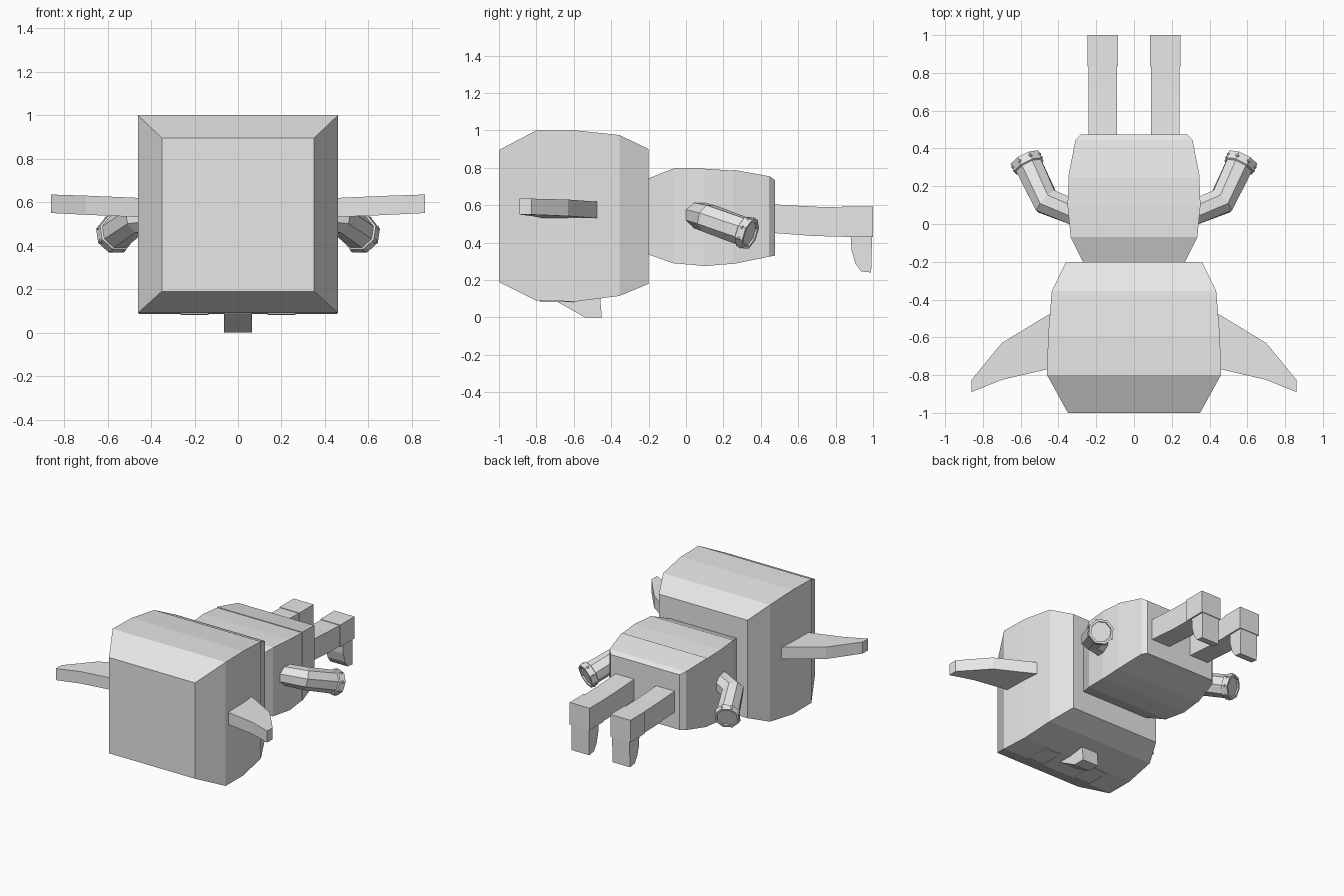
import bpy, bmesh, math
from mathutils import Vector

if "Cube" in bpy.data.objects:
    bpy.data.objects.remove(bpy.data.objects["Cube"])

grey = bpy.data.materials.new("plain grey")
grey.diffuse_color = (0.8, 0.8, 0.8, 1)
grey.use_nodes = True
grey.node_tree.nodes["Principled BSDF"].inputs["Base Color"].default_value = grey.diffuse_color


def finish(name, bm):
    bmesh.ops.recalc_face_normals(bm, faces=bm.faces)
    me = bpy.data.meshes.new(name)
    bm.to_mesh(me)
    bm.free()
    me.materials.append(grey)
    ob = bpy.data.objects.new(name, me)
    bpy.context.collection.objects.link(ob)
    return ob


def loft(name, rings):
    """Skin closed rings of equal length and cap both ends."""
    bm = bmesh.new()
    vs = [[bm.verts.new(p) for p in r] for r in rings]
    n = len(vs[0])
    for a, b in zip(vs, vs[1:]):
        for i in range(n):
            j = (i + 1) % n
            bm.faces.new((a[i], a[j], b[j], b[i]))
    bm.faces.new(vs[0])
    bm.faces.new(vs[-1])
    return finish(name, bm)


def box_loft(name, sections):
    """Sections along y: (y, half width, bottom, top)."""
    return loft(name, [[(-w, y, a), (w, y, a), (w, y, b), (-w, y, b)]
                       for y, w, a, b in sections])


def side_prism(name, x0, x1, profile):
    """Extrude a (y, z) profile from x0 to x1."""
    return loft(name, [[(x, y, z) for y, z in profile] for x in (x0, x1)])


def circle(c, d, r, n=8):
    d = d.normalized()
    u = d.cross(Vector((0, 0, 1))).normalized()
    v = u.cross(d)
    return [c + r * (math.cos(t) * u + math.sin(t) * v)
            for t in ((i + 0.5) * 2 * math.pi / n for i in range(n))]


# Head and body
box_loft("head", [(-1, .35, .19, .895), (-.8, .46, .09, 1), (-.59, .455, .085, 1),
                  (-.355, .435, .115, .975), (-.2, .36, .18, .90)])
box_loft("torso", [(-.21, .265, .34, .74), (-.07, .335, .29, .795), (.1, .352, .275, .795),
                   (.255, .345, .287, .785)])
box_loft("hips", [(.25, .348, .285, .79), (.445, .31, .325, .755), (.475, .28, .33, .735)])

# Face on the underside
side_prism("nose", -.065, .065, [(-.70, .10), (-.69, .085), (-.54, 0), (-.45, 0), (-.46, .12)])

for s, side in ((1, "right"), (-1, "left")):
    side_prism(side + "_eye", s * .135, s * .265,
               [(-.78, .083), (-.6, .081), (-.6, .09), (-.78, .095)])

    # Ear fin sweeping forward
    loft(side + "_ear", [[(s * x, y0, a), (s * x, y1, a), (s * x, y1, b), (s * x, y0, b)]
                         for x, y0, y1, a, b in ((.42, -.76, -.46, .53, .618),
                                                 (.70, -.825, -.63, .542, .63),
                                                 (.86, -.89, -.825, .55, .635))])

    # Bent arm
    p0 = Vector((s * .30, .055, .55))
    p1 = Vector((s * .465, .12, .53))
    p2 = Vector((s * .575, .345, .445))
    d0, d1 = (p1 - p0).normalized(), (p2 - p1).normalized()
    loft(side + "_arm", [circle(p0, d0, .072), circle(p1, d0 + d1, .078),
                         circle(p2 - d1 * .01, d1, .08)])

    # Cuff with a recessed end and rivets
    loft(side + "_cuff", [circle(p2 - d1 * .05, d1, .080), circle(p2 - d1 * .045, d1, .088),
                          circle(p2, d1, .088), circle(p2, d1, .072),
                          circle(p2 - d1 * .012, d1, .070)])
    bm = bmesh.new()
    for c in circle(p2 - d1 * .022, d1, .082):
        r = bmesh.ops.create_icosphere(bm, subdivisions=1, radius=.012)
        bmesh.ops.translate(bm, verts=r["verts"], vec=c)
    finish(side + "_rivets", bm)

    # Leg, ankle block and hanging foot
    side_prism(side + "_leg", s * .09, s * .24,
               [(.46, .605), (.69, .592), (.84, .588), (.84, .432), (.69, .435), (.46, .452)])
    side_prism(side + "_ankle", s * .085, s * .247,
               [(.835, .592), (1, .592), (1, .43), (.835, .43)])
    side_prism(side + "_foot", s * .095, s * .237,
               [(.88, .44), (.885, .36), (.905, .29), (.935, .247), (.99, .24), (.995, .44)])
